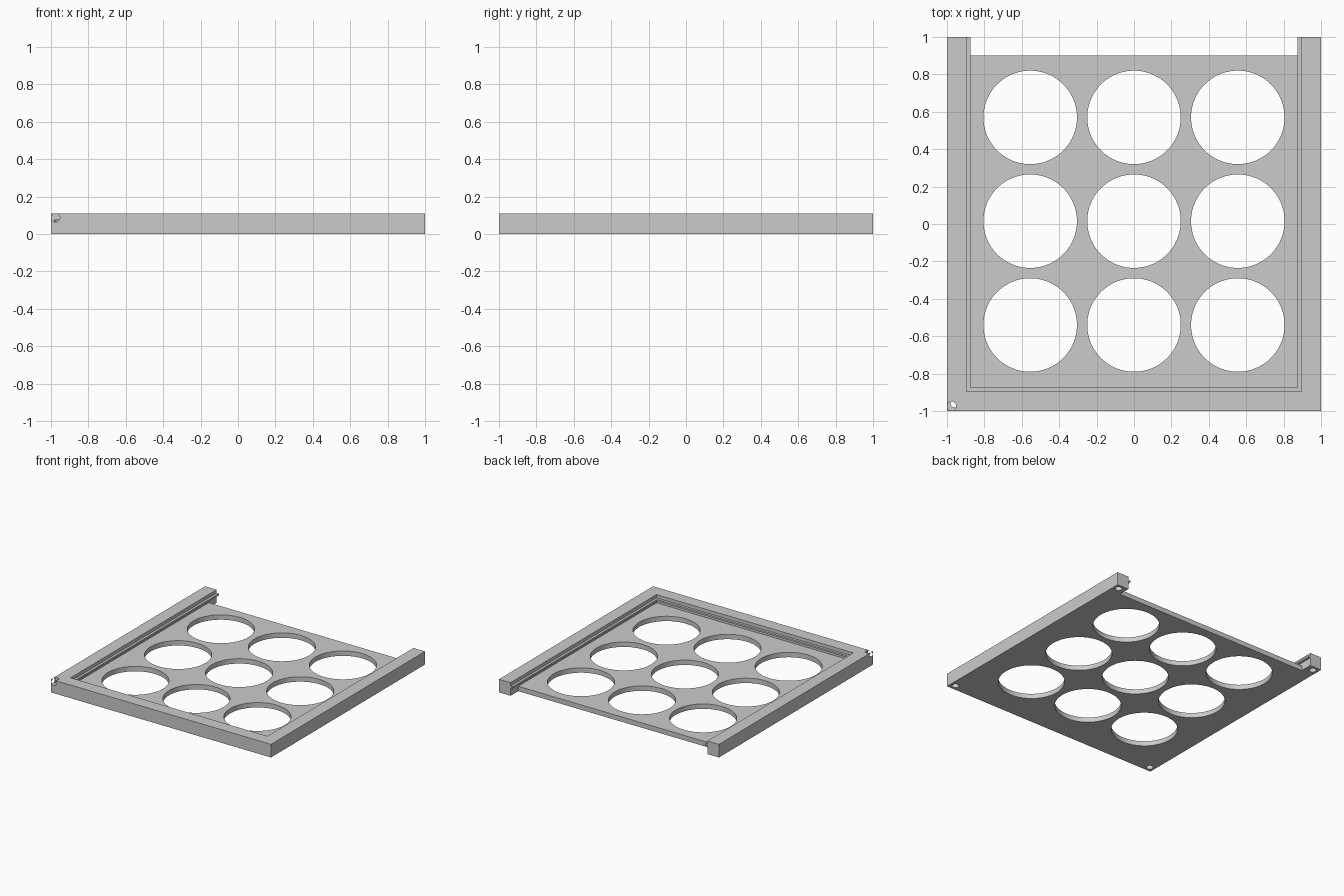
import bpy, bmesh, math

if "Cube" in bpy.data.objects:
    bpy.data.objects.remove(bpy.data.objects["Cube"])

grey = bpy.data.materials.new("plain_grey")
grey.diffuse_color = (0.6, 0.6, 0.6, 1)
grey.use_nodes = True
grey.node_tree.nodes["Principled BSDF"].inputs["Base Color"].default_value = grey.diffuse_color


def box(name, x0, x1, y0, y1, z0, z1):
    bpy.ops.mesh.primitive_cube_add(size=1, location=((x0 + x1) / 2, (y0 + y1) / 2, (z0 + z1) / 2))
    ob = bpy.context.object
    ob.name = name
    ob.scale = (x1 - x0, y1 - y0, z1 - z0)
    bpy.ops.object.transform_apply(location=True, rotation=False, scale=True)
    return ob


def cylinder(name, r, depth, loc, rot=(0, 0, 0), sides=32):
    bpy.ops.mesh.primitive_cylinder_add(vertices=sides, radius=r, depth=depth, location=loc, rotation=rot)
    bpy.context.object.name = name
    return bpy.context.object


def volume(mesh):
    bm = bmesh.new()
    bm.from_mesh(mesh)
    v = bm.calc_volume(signed=True)
    bm.free()
    return v


def cut(target, cutter):
    """Subtract the cutter, keeping the result only when its volume is sensible."""
    before = volume(target.data)
    size = abs(volume(cutter.data)) * cutter.scale.x
    for solver in ("MANIFOLD", "EXACT", "FLOAT"):
        mod = target.modifiers.new("cut", "BOOLEAN")
        mod.operation = "DIFFERENCE"
        mod.object = cutter
        mod.solver = solver
        bpy.context.view_layer.update()
        deps = bpy.context.evaluated_depsgraph_get()
        mesh = bpy.data.meshes.new_from_object(target.evaluated_get(deps))
        target.modifiers.remove(mod)
        after = volume(mesh)
        if before - size - 1e-4 <= after < before - 1e-7:
            target.data = mesh
            break
    bpy.data.objects.remove(cutter, do_unlink=True)


H, FLOOR, IN, FIN = 0.108, 0.04, 0.895, 0.875

# Solid tray block
tray = box("tray", -1, 1, -1, 1, 0, H)

# Pocket above and below the thin guide fin, open at the back
cut(tray, box("upper_pocket", -IN, IN, -IN, 1.1, 0.08, 0.2))
cut(tray, box("lower_pocket", -IN, IN, -IN, 1.1, FLOOR, 0.066))
cut(tray, box("fin_gap", -FIN, FIN, -FIN, 1.1, 0.05, 0.095))

# Floor stops short of the rail ends
cut(tray, box("back_notch", -IN + 0.0005, IN - 0.0005, 0.9, 1.2, -0.1, 0.05))

# Three by three round openings in the floor
for x in (-0.555, 0, 0.555):
    for y in (-0.54, 0.015, 0.57):
        cut(tray, cylinder("round_opening", 0.25, 0.3, (x, y, 0), sides=80))

# Small blind holes under the corners
for sx in (-1, 1):
    for sy in (-1, 1):
        top = 0.075 if sx < 0 and sy < 0 else 0.05
        cut(tray, cylinder("corner_hole", 0.027, 2 * top, (sx * 0.955, sy * 0.955, 0)))

# Notch bored into the front left top corner from three directions
q = math.pi / 2
cut(tray, cylinder("notch_down", 0.0245, 0.1, (-0.975, -0.9745, 0.113), (0, 0, 0.05), 24))
cut(tray, cylinder("notch_front", 0.0235, 0.1, (-0.9755, -1.0, 0.0865), (q, 0.07, 0), 24))
cut(tray, cylinder("notch_side", 0.0225, 0.1, (-1.002, -0.976, 0.0855), (0, q, 0.03), 24))

# Finish
tray.data.materials.clear()
tray.data.materials.append(grey)
for p in tray.data.polygons:
    p.material_index = 0
bpy.ops.object.select_all(action="DESELECT")
tray.select_set(True)
bpy.context.view_layer.objects.active = tray
bpy.ops.object.shade_smooth_by_angle(angle=math.radians(30))
